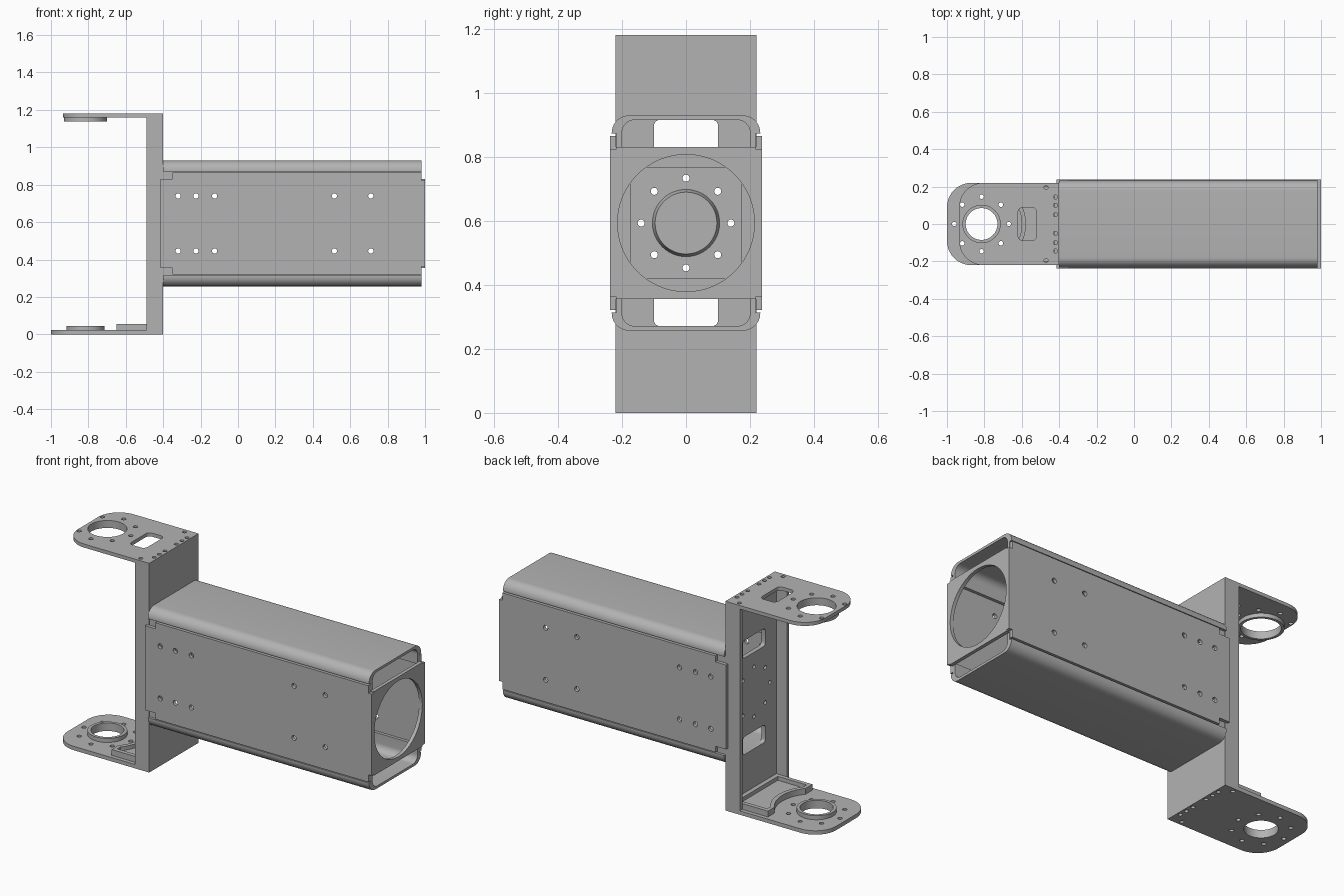
import bpy, bmesh, math
from mathutils import Vector

old = bpy.data.objects.get("Cube")
if old:
    bpy.data.objects.remove(old, do_unlink=True)

grey = bpy.data.materials.new("satin grey")
grey.use_nodes = True
GREY = (0.45, 0.45, 0.45, 1)
grey.diffuse_color = GREY
grey.node_tree.nodes["Principled BSDF"].inputs["Base Color"].default_value = GREY

MID = 0.593            # height of the tube axis
HUB = -0.815           # x of the pivot axis


def arc(cx, cy, r, a0, a1, n=10):
    """Points along an arc, angles in degrees."""
    angles = [math.radians(a0 + (a1 - a0) * i / n) for i in range(n + 1)]
    return [(cx + r * math.cos(a), cy + r * math.sin(a)) for a in angles]


def circle(cx, cy, r, n=16):
    return arc(cx, cy, r, 0, 360, n)[:-1]


def ring(cx, cy, r, hole):
    """Eight bolt circles around a centre."""
    return [circle(x, y, hole) for x, y in circle(cx, cy, r, 8)]


def rect(a0, a1, b0, b1, r=0):
    if not r:
        return [(a0, b0), (a1, b0), (a1, b1), (a0, b1)]
    return (arc(a0 + r, b0 + r, r, 180, 270, 5) + arc(a1 - r, b0 + r, r, 270, 360, 5)
            + arc(a1 - r, b1 - r, r, 0, 90, 5) + arc(a0 + r, b1 - r, r, 90, 180, 5))


def place(axis, a, b, c):
    return {"x": (c, a, b), "y": (a, c, b), "z": (a, b, c)}[axis]


def mesh_object(name, outlines, axis, lo, hi):
    bm = bmesh.new()
    step = Vector(place(axis, 0, 0, hi - lo))
    for pts in outlines:
        face = bm.faces.new([bm.verts.new(place(axis, a, b, lo)) for a, b in pts])
        out = bmesh.ops.extrude_face_region(bm, geom=[face])["geom"]
        bmesh.ops.translate(bm, vec=step, verts=[v for v in out if isinstance(v, bmesh.types.BMVert)])
    bmesh.ops.recalc_face_normals(bm, faces=bm.faces)
    mesh = bpy.data.meshes.new(name)
    bm.to_mesh(mesh)
    bm.free()
    ob = bpy.data.objects.new(name, mesh)
    bpy.context.collection.objects.link(ob)
    return ob


def part(name, outline, axis, lo, hi, holes=(), depth=None):
    """Extruded outline with holes cut along the same axis."""
    ob = mesh_object(name, [outline], axis, lo, hi)
    ob.data.materials.append(grey)
    bpy.ops.object.select_all(action="DESELECT")
    bpy.context.view_layer.objects.active = ob
    ob.select_set(True)
    if holes:
        start = lo - 0.05 if depth is None else hi - depth
        cutter = mesh_object("cutter", holes, axis, start, hi + 0.05)
        cutter.hide_render = True
        mod = ob.modifiers.new("holes", "BOOLEAN")
        mod.operation = "DIFFERENCE"
        mod.solver = "EXACT"
        mod.object = cutter
        bpy.ops.object.modifier_apply(modifier=mod.name)
        bpy.data.objects.remove(cutter, do_unlink=True)
    bpy.ops.object.shade_smooth_by_angle()
    return ob


# Pivot plates with rounded ends
def plate_outline(x0, r):
    return ([(-0.40, -0.22), (-0.40, 0.22)] + arc(x0 + r, 0.22 - r, r, 90, 180)
            + arc(x0 + r, r - 0.22, r, 180, 270))


edge_holes = [circle(-0.42, s * y, 0.011) for s in (-1, 1) for y in (0.05, 0.1, 0.145)]
edge_holes += [circle(-0.47, s * 0.195, 0.011) for s in (-1, 1)]
bolts = ring(HUB, 0, 0.146, 0.012)
top_bolts = [b for i, b in enumerate(bolts) if i != 4]
slot = rect(-0.62, -0.52, -0.088, 0.088, 0.025)

part("top_plate", plate_outline(-0.935, 0.13), "z", 1.16, 1.18,
     edge_holes + top_bolts + [circle(HUB, 0, 0.1, 48), slot])
part("bottom_plate", plate_outline(-1.0, 0.13), "z", 0, 0.022,
     edge_holes + bolts + [circle(HUB, 0, 0.085, 48)])
part("top_pivot_collar", circle(HUB, 0, 0.115, 48), "z", 1.138, 1.16, [circle(HUB, 0, 0.1, 48)])
part("bottom_pivot_collar", circle(HUB, 0, 0.102, 48), "z", 0.022, 0.045, [circle(HUB, 0, 0.085, 48)])


# Scooped pad with a shallow pocket, on the bottom plate
def pad_outline(x0, x1, y, r):
    a = math.degrees(math.acos((x0 - HUB) / r))
    return [(x0, -y), (x1, -y), (x1, y), (x0, y)] + arc(HUB, 0, r, a, -a, 16)


part("bottom_pad", pad_outline(-0.65, -0.42, 0.198, 0.215), "z", 0.022, 0.055,
     [pad_outline(-0.63, -0.45, 0.175, 0.237)], 0.022)

# Upright channel: web and two side walls
windows = [rect(-0.1, 0.1, 0.815, 0.915, 0.018), rect(-0.1, 0.1, 0.271, 0.371, 0.018)]
web_bolts = ring(0, MID, 0.14, 0.011)
part("channel_web", rect(-0.198, 0.198, 0.022, 1.16), "x", -0.425, -0.40, windows + web_bolts)
for side, s in (("left", 1), ("right", -1)):
    lo, hi = sorted((s * 0.198, s * 0.22))
    part("channel_wall_" + side, rect(lo, hi, 0.022, 1.16), "x", -0.49, -0.40)

# Mount plate and raised hub at the tube root
part("mount_plate", rect(-0.175, 0.175, MID - 0.175, MID + 0.175), "x", -0.40, -0.385, web_bolts)
hub = part("mount_hub", circle(0, MID, 0.105, 48), "x", -0.385, -0.355)
for v in hub.data.vertices:
    if v.co.x > -0.36:
        v.co.y *= 0.92
        v.co.z = MID + (v.co.z - MID) * 0.92

# Tube caps: rounded shells with inset lips, mirrored about the tube axis
half = [(0.2, 0.228), (0.217, 0.228), (0.217, 0.279), (0.232, 0.279)] + arc(0.178, 0.282, 0.054, 0, 90)
inner = arc(0.16, 0.282, 0.04, 90, 0)
shell = half + [(-y, z) for y, z in reversed(half)]
shell += [(-y, z) for y, z in reversed(inner)] + inner
for name, s in (("upper_cap", 1), ("lower_cap", -1)):
    part(name, [(y, MID + s * z) for y, z in shell], "x", -0.40, 0.98)

# Side panels with stepped ends and screw holes
steps = [(-0.415, 0.238), (-0.35, 0.238), (-0.35, 0.272), (0.98, 0.272), (0.98, 0.23), (1.0, 0.23)]
panel = [(x, MID + z) for x, z in steps] + [(x, MID - z) for x, z in reversed(steps)]
screws = [circle(x, MID + s * 0.147, 0.014)
          for x in (-0.32, -0.225, -0.125, 0.515, 0.71) for s in (-1, 1)]
for side, s in (("left", 1), ("right", -1)):
    lo, hi = sorted((s * 0.218, s * 0.237))
    part("side_panel_" + side, panel, "y", lo, hi, screws)

# End plate with the large round opening
part("end_plate", rect(-0.218, 0.218, MID - 0.237, MID + 0.237), "x", 0.98, 1.0,
     [circle(0, MID, 0.214, 64)])
